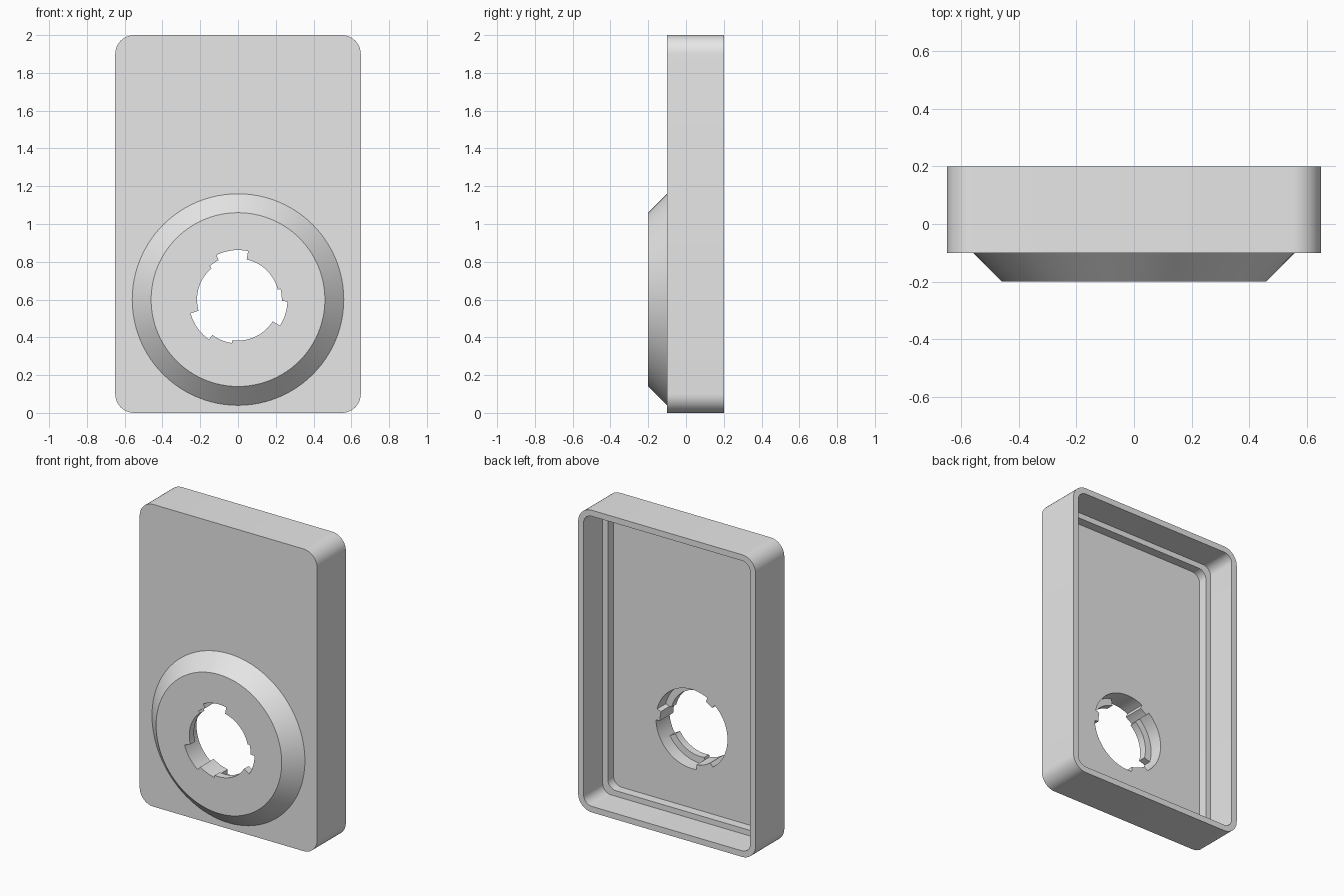
import bpy
import bmesh
from math import cos, sin, radians

cube = bpy.data.objects.get("Cube")
if cube:
    bpy.data.objects.remove(cube, do_unlink=True)

grey = bpy.data.materials.new("plain grey")
grey.diffuse_color = (0.8, 0.8, 0.8, 1)
grey.use_nodes = True
grey.node_tree.nodes["Principled BSDF"].inputs["Base Color"].default_value = (0.8, 0.8, 0.8, 1)

HOLE_Z = 0.6


def loft(name, rings):
    """Closed solid through rings of equal point count, capped at both ends."""
    bm = bmesh.new()
    loops = [[bm.verts.new(p) for p in ring] for ring in rings]
    for a, b in zip(loops, loops[1:]):
        for i in range(len(a)):
            j = (i + 1) % len(a)
            bm.faces.new((a[i], a[j], b[j], b[i]))
    bm.faces.new(loops[0])
    bm.faces.new(loops[-1])
    bmesh.ops.remove_doubles(bm, verts=bm.verts, dist=1e-5)
    bmesh.ops.recalc_face_normals(bm, faces=bm.faces)
    mesh = bpy.data.meshes.new(name)
    bm.to_mesh(mesh)
    bm.free()
    mesh.materials.append(grey)
    obj = bpy.data.objects.new(name, mesh)
    bpy.context.collection.objects.link(obj)
    return obj


def rounded_rect(inset, radius, y, steps=10):
    """Rounded outline of the case, moved inwards by inset."""
    cx, cz = 0.65 - inset - radius, 1 - inset - radius
    points = []
    for k, (sx, sz) in enumerate(((1, 1), (-1, 1), (-1, -1), (1, -1))):
        for i in range(steps + 1):
            a = radians(90 * (k + i / steps))
            points.append((sx * cx + radius * cos(a), y, 1 + sz * cz + radius * sin(a)))
    return points


def polar(radius, degrees, y):
    a = radians(degrees)
    return (radius * cos(a), y, HOLE_Z + radius * sin(a))


def circle(radius, y, count=96):
    return [polar(radius, 360 * i / count, y) for i in range(count)]


def combine(target, other, operation):
    mod = target.modifiers.new(operation.lower(), 'BOOLEAN')
    mod.object, mod.operation, mod.solver = other, operation, 'EXACT'
    bpy.context.view_layer.objects.active = target
    bpy.ops.object.modifier_apply(modifier=mod.name)
    bpy.data.objects.remove(other, do_unlink=True)


# Open-backed case: front, side wall, rim, upper recess, ledge, floor
case = loft("case", [
    rounded_rect(0, 0.1, -0.1), rounded_rect(0, 0.1, 0.2),
    rounded_rect(0.04, 0.06, 0.2), rounded_rect(0.04, 0.06, 0),
    rounded_rect(0.077, 0.06, 0), rounded_rect(0.077, 0.06, -0.06)])

# Round bevelled boss on the front
boss = loft("boss", [circle(0.56, -0.08), circle(0.56, -0.1), circle(0.46, -0.2)])
combine(case, boss, 'UNION')

# Twist-lock hole: start angle, end angle, radius at the lip, radius behind it
LIP, STOP, SLOT = 0.217, 0.232, 0.262
sections = [
    (-32, -2, SLOT, SLOT), (-2, 14, STOP, STOP), (14, 78, LIP, SLOT),
    (78, 116, SLOT, SLOT), (116, 130, STOP, STOP), (130, 196, LIP, SLOT),
    (196, 234, SLOT, SLOT), (234, 262, STOP, STOP), (262, 328, LIP, SLOT)]


def hole_ring(column, y):
    points = []
    for section in sections:
        start, end = section[0] + 0.2, section[1] - 0.2
        steps = max(4, round((end - start) / 4))
        points += [polar(section[column], start + (end - start) * i / steps, y)
                   for i in range(steps + 1)]
    return points


cutter = loft("hole_cutter", [hole_ring(2, -0.3), hole_ring(2, -0.15),
                              hole_ring(3, -0.15), hole_ring(3, 0.05)])
cutter.hide_render = True
combine(case, cutter, 'DIFFERENCE')

# Smooth curved walls, sharp edges kept
bpy.ops.object.select_all(action='DESELECT')
case.select_set(True)
bpy.context.view_layer.objects.active = case
bpy.ops.object.shade_smooth_by_angle(angle=radians(30))
